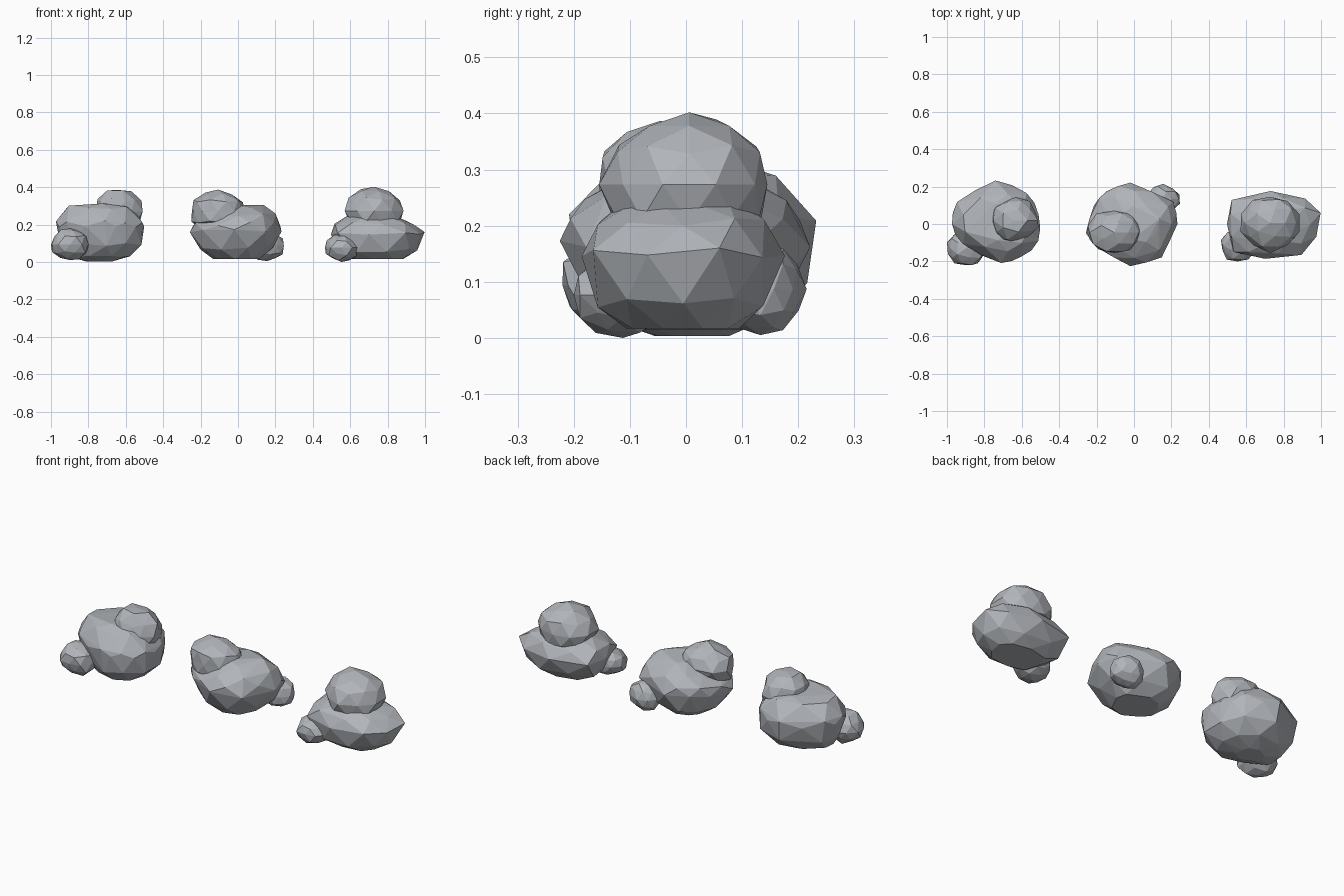
import bpy, bmesh, random
from mathutils import Vector

cube = bpy.data.objects.get("Cube")
if cube:
    bpy.data.objects.remove(cube, do_unlink=True)

stone = bpy.data.materials.new("stone_grey")
stone.use_nodes = True
stone_colour = (0.44, 0.46, 0.49, 1)
stone.diffuse_color = stone_colour
shader = stone.node_tree.nodes["Principled BSDF"]
shader.inputs["Base Color"].default_value = stone_colour
shader.inputs["Roughness"].default_value = 0.9


def finish(bm, name):
    """Turn the mesh into a flat-shaded stone object."""
    bmesh.ops.recalc_face_normals(bm, faces=bm.faces)
    mesh = bpy.data.meshes.new(name)
    bm.to_mesh(mesh)
    bm.free()
    mesh.materials.append(stone)
    obj = bpy.data.objects.new(name, mesh)
    bpy.context.collection.objects.link(obj)
    return obj


def boulder(name, centre, outline, levels, seed):
    """Faceted base rock: hull of a plan outline scaled at several heights."""
    rng = random.Random(seed)
    middle = Vector(centre)
    plan = [Vector(p) - middle for p in outline]
    bm = bmesh.new()
    for row, (z, scale, shift) in enumerate(levels):
        for i, point in enumerate(plan):
            # Every other ring sits between the corners of its neighbours
            if row % 2:
                point = (point + plan[i - 1]) * 0.52
            p = middle + point * scale * rng.uniform(0.97, 1.0)
            wobble = 0 if row == 0 else rng.uniform(-0.012, 0.008)
            bm.verts.new((p.x + shift, p.y, z + wobble))
    hull = bmesh.ops.convex_hull(bm, input=bm.verts)
    loose = [g for g in hull["geom_interior"] if isinstance(g, bmesh.types.BMVert)]
    bmesh.ops.delete(bm, geom=loose, context="VERTS")
    return finish(bm, name)


def stone_lump(name, low, high, seed):
    """Rounder rock: a jittered icosphere fitted between two corners."""
    rng = random.Random(seed)
    bm = bmesh.new()
    bmesh.ops.create_icosphere(bm, subdivisions=2, radius=1)
    for v in bm.verts:
        v.co *= rng.uniform(0.9, 1.06)
    for axis in range(3):
        values = [v.co[axis] for v in bm.verts]
        start, span = min(values), max(values) - min(values)
        for v in bm.verts:
            t = (v.co[axis] - start) / span
            v.co[axis] = low[axis] + t * (high[axis] - low[axis])
    return finish(bm, name)


# Left cluster (viewed from the front)
boulder("west_base_rock", (-0.74, 0.01),
        [(-0.74, 0.235), (-0.57, 0.17), (-0.51, 0.05), (-0.51, -0.09), (-0.6, -0.18),
         (-0.71, -0.21), (-0.92, -0.11), (-0.98, 0.0), (-0.95, 0.12)],
        [(0.008, 0.3, 0), (0.035, 0.7, 0), (0.1, 0.93, 0.01),
         (0.19, 1.0, 0), (0.22, 1.0, 0), (0.3, 0.75, 0), (0.31, 0.45, 0)], 3)
stone_lump("west_top_rock", (-0.765, -0.1, 0.15), (-0.51, 0.145, 0.39), 5)
stone_lump("west_side_rock", (-1.0, -0.22, 0.015), (-0.79, -0.03, 0.185), 8)

# Middle cluster
boulder("middle_base_rock", (-0.01, 0.0),
        [(-0.02, 0.225), (0.21, 0.12), (0.235, 0.0), (0.15, -0.18), (-0.02, -0.23),
         (-0.19, -0.13), (-0.26, -0.05), (-0.22, 0.1), (-0.15, 0.18)],
        [(0.02, 0.5, 0), (0.08, 0.82, 0), (0.17, 1.0, 0),
         (0.21, 0.98, 0), (0.26, 0.8, 0.02), (0.305, 0.45, 0.04)], 11)
stone_lump("middle_top_rock", (-0.25, -0.155, 0.17), (0.04, 0.07, 0.392), 14)
stone_lump("middle_side_rock", (0.07, 0.05, 0.01), (0.245, 0.215, 0.17), 17)

# Right cluster
boulder("east_base_rock", (0.75, -0.005),
        [(0.49, 0.0), (0.52, 0.13), (0.73, 0.178), (0.92, 0.14), (1.0, 0.06),
         (0.98, -0.07), (0.9, -0.17), (0.7, -0.19), (0.53, -0.15)],
        [(0.022, 0.55, 0), (0.07, 0.85, 0), (0.16, 1.0, 0),
         (0.21, 0.85, -0.02), (0.25, 0.55, -0.02)], 20)
stone_lump("east_top_rock", (0.57, -0.155, 0.14), (0.885, 0.145, 0.407), 23)
stone_lump("east_side_rock", (0.465, -0.2, 0.005), (0.65, -0.03, 0.16), 26)

# Set the lowest stone exactly on the ground
rocks = [o for o in bpy.data.objects if o.name.endswith("_rock")]
ground = min(v.co.z for o in rocks for v in o.data.vertices)
for rock in rocks:
    for v in rock.data.vertices:
        v.co.z -= ground
